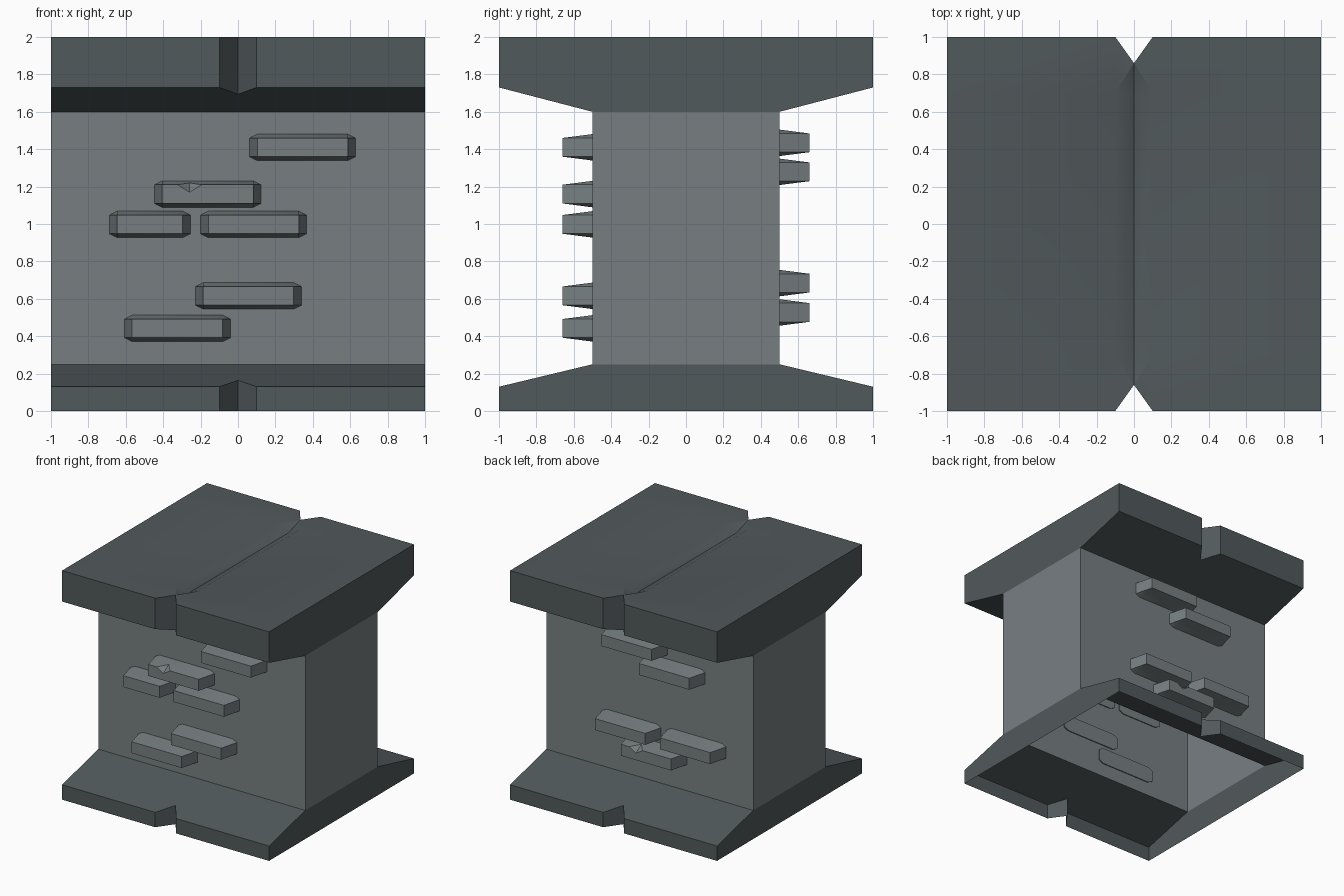
import bpy, bmesh, math

if "Cube" in bpy.data.objects:
    bpy.data.objects.remove(bpy.data.objects["Cube"])


def material(name, rgb):
    m = bpy.data.materials.new(name)
    m.diffuse_color = (*rgb, 1)
    m.use_nodes = True
    m.node_tree.nodes["Principled BSDF"].inputs["Base Color"].default_value = m.diffuse_color
    return m


STONE = material("light stone", (0.185, 0.212, 0.222))
DARK = material("dark trim", (0.083, 0.100, 0.105))


def finish(bm, name, mats, angle):
    bmesh.ops.recalc_face_normals(bm, faces=bm.faces)
    me = bpy.data.meshes.new(name)
    bm.to_mesh(me)
    bm.free()
    ob = bpy.data.objects.new(name, me)
    bpy.context.collection.objects.link(ob)
    for m in mats:
        me.materials.append(m)
    bpy.ops.object.select_all(action='DESELECT')
    ob.select_set(True)
    bpy.context.view_layer.objects.active = ob
    bpy.ops.object.shade_smooth_by_angle(angle=math.radians(angle))
    return ob


# Wall shell: I-shaped profile swept along x, open underneath, notched at the middle
half = [(-1, 0), (-1, .13), (-.5, .25), (-.5, 1.6), (-1, 1.73), (-1, 2), (-.7, 2)]
profile = half + [(-y, z) for y, z in reversed(half)]
columns = [-1, -.1, 0, .1, 1]
NOTCH, GROOVE = .86, .05


def wall_point(x, y, z):
    if x == 0:
        if abs(y) == 1:                       # V notch in the overhanging edges
            y *= NOTCH
            if z == .13:
                z += (1 - NOTCH) * .24
            elif z == 1.73:
                z -= (1 - NOTCH) * .26
        elif abs(y) == .7:                    # shallow groove along the top
            z -= GROOVE
    return (x, y, z)


bm = bmesh.new()
grid = [[bm.verts.new(wall_point(x, y, z)) for x in columns] for y, z in profile]


def face(verts, mat):
    bm.faces.new(verts).material_index = mat


for i in range(len(profile) - 1):
    mat = 0 if i in (2, 10) else 1
    for j in range(4):
        a, b = grid[i][j], grid[i][j + 1]
        d, c = grid[i + 1][j], grid[i + 1][j + 1]
        if i in (5, 7) and j in (1, 2):       # groove ends meet the notch
            if (i == 5) == (j == 1):
                face((a, b, d), mat)
                face((b, c, d), mat)
            else:
                face((a, b, c), mat)
                face((a, c, d), mat)
        else:
            face((a, b, c, d), mat)
for j in (0, 4):                              # end caps: base, wall, top
    for ids, mat in (((0, 1, 2, 11, 12, 13), 1), ((2, 3, 10, 11), 0),
                     (range(3, 11), 1)):
        face([grid[k][j] for k in ids], mat)
finish(bm, "wall_block", [STONE, DARK], 30)


# Raised bricks: chamfered outline at the wall tapering to a smaller front
def brick(name, x0, z0, width=.572, side=-1, dent=False):
    x1, z1 = x0 + width, z0 + .144
    cx, cz = .044, .022
    back, front = .49, .66
    bm = bmesh.new()

    def v(x, y, z):                           # side=1 turns the brick to the back
        return bm.verts.new((-side * x, side * y, z))

    outline = [(x0 + cx, z0), (x1 - cx, z0), (x1, z0 + cz), (x1, z1 - cz),
               (x1 - cx, z1), (x0 + cx, z1), (x0, z1 - cz), (x0, z0 + cz)]
    b = [v(x, back, z) for x, z in outline]
    f = [v(x, front, z) for x, z in ((x0 + cx, z0 + cz), (x1 - cx, z0 + cz),
                                     (x1 - cx, z1 - cz), (x0 + cx, z1 - cz))]
    chip = []
    top_edge = [f[2], f[3]]
    if dent:                                  # chipped upper edge
        xm, zt = x0 + .19, z1 - cz
        r, m, l = v(xm + .065, front, zt), v(xm, front, zt - .04), v(xm - .065, front, zt)
        tip = v(xm, .585, zt + cz * .44)
        chip = [(r, m, tip), (m, l, tip)]
        top_edge = [f[2], r, tip, l, f[3]]
        front_face = [f[0], f[1], f[2], r, m, l, f[3]]
    else:
        front_face = f
    faces = [b, front_face, [b[0], b[1], f[1], f[0]], [b[2], b[3], f[2], f[1]],
             [b[5], b[4]] + top_edge, [b[6], b[7], f[0], f[3]],
             [b[1], b[2], f[1]], [b[3], b[4], f[2]],
             [b[5], b[6], f[3]], [b[7], b[0], f[0]]] + chip
    for vs in faces:
        bm.faces.new(vs)
    finish(bm, name, [STONE], 35)


# x is measured left to right as seen facing each side
front_bricks = [(.059, 1.338), (-.449, 1.088, .575, -1, True), (-.69, .926, .438),
                (-.203, .926), (-.23, .544), (-.61, .37)]
back_bricks = [(-.40, 1.362), (-.035, 1.207), (-.46, .612), (.167, .612),
               (-.212, .455, .572, 1, True)]
for n, args in enumerate(front_bricks):
    brick(f"front_brick_{n + 1}", *args)
for n, args in enumerate(back_bricks):
    x, z, *rest = args
    brick(f"back_brick_{n + 1}", x, z, .572, 1, bool(rest))
